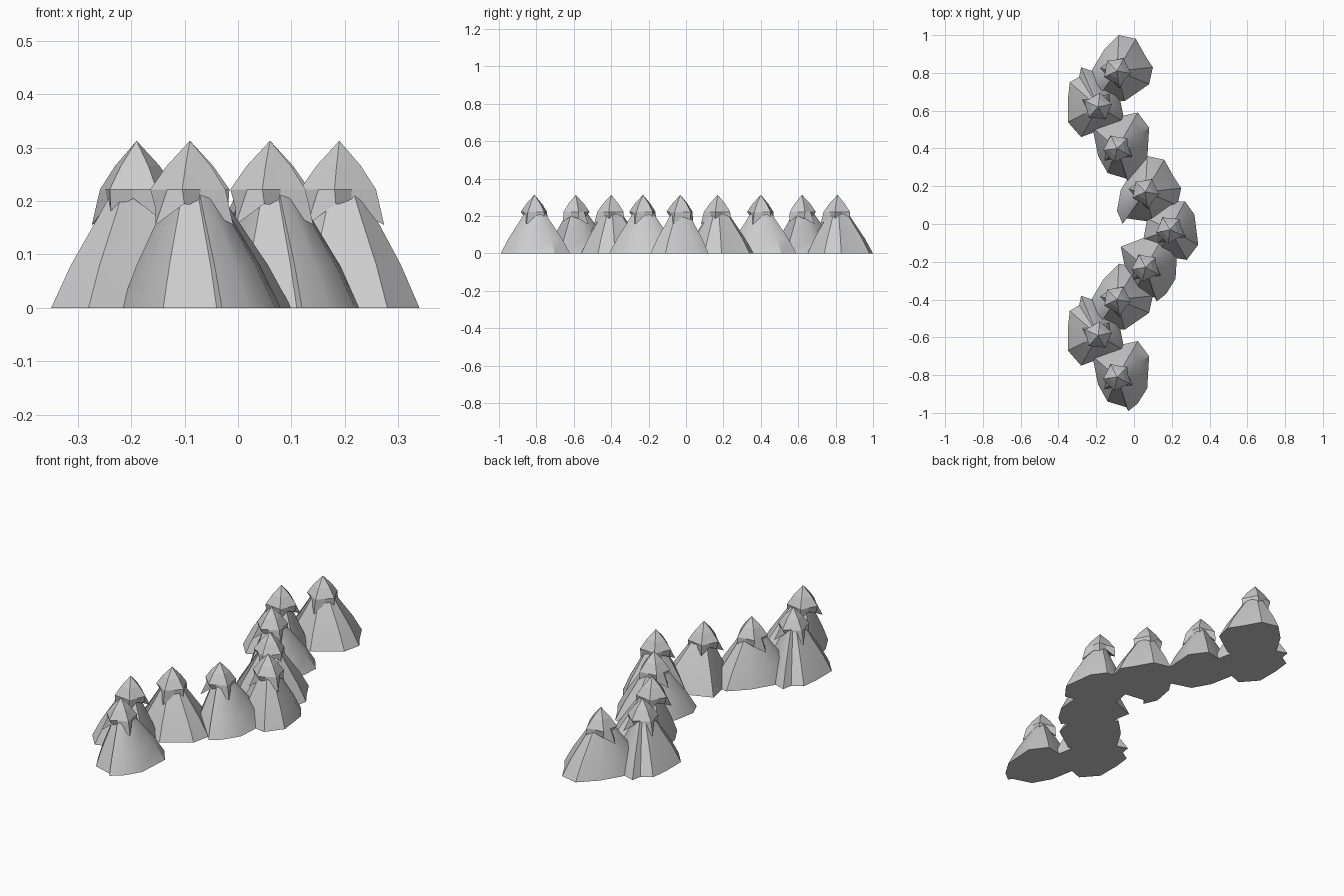
import bpy, bmesh, math

if "Cube" in bpy.data.objects:
    bpy.data.objects.remove(bpy.data.objects["Cube"])

# base outlines of the four mountain orientations (counter-clockwise, relative to the peak)
OUTLINES = {
    "A": [(.19, .02), (.15, .08), (.10, .17), (.01, .19), (-.07, .11), (-.13, .01),
          (-.15, -.10), (-.12, -.17), (-.10, -.14), (.04, -.16), (.17, -.07)],
    "B": [(.06, -.18), (.11, -.14), (.16, -.06), (.17, .11), (.11, .19), (.04, .175),
          (-.13, .11), (-.10, -.04), (-.05, -.13), (.05, -.16)],
    "C": [(-.09, .21), (-.10, .16), (-.15, .13), (-.16, .04), (-.16, -.08), (-.09, -.16),
          (-.01, -.13), (.14, -.08), (.11, .07), (-.03, .19)],
    "D": [(.09, -.16), (.15, -.08), (.13, .08), (.08, .15), (0, .15), (-.12, .06),
          (-.14, -.05), (-.06, -.14), (.03, -.15)],
}
SPIN = {"A": 235, "B": -71, "C": 113, "D": -67}
# peak positions along the winding ridge
PEAKS = [("A", -.09, .81), ("C", -.19, .62), ("B", -.09, .40), ("A", .06, .17),
         ("D", .19, -.03), ("B", .06, -.23), ("A", -.09, -.40), ("C", -.19, -.59),
         ("B", -.09, -.81)]
# flank profile: height, scale of outline
FLANK = [(0, 1), (.08, .77), (.17, .45), (.22, .28)]
# ragged lower rim of the snow cap: angle, radius, height
RIM = [(0, .055, .19), (43, .092, .155), (80, .055, .195), (115, .072, .18), (150, .05, .205),
       (187, .078, .17), (222, .055, .20), (259, .065, .185), (296, .092, .155), (330, .055, .195)]


def polar(a, r, z):
    a = math.radians(a)
    return (r * math.cos(a), r * math.sin(a), z)


def loft(name, rings, apex, loc, spin=0, smooth=False):
    """Join equal-sized rings, close the bottom and fan to an apex."""
    bm = bmesh.new()
    vr = [[bm.verts.new(p) for p in ring] for ring in rings]
    n = len(vr[0])
    bm.faces.new(vr[0][::-1])
    for lo, hi in zip(vr, vr[1:]):
        for i in range(n):
            j = (i + 1) % n
            bm.faces.new((lo[i], lo[j], hi[j], hi[i]))
    top = bm.verts.new((0, 0, apex))
    for i in range(n):
        bm.faces.new((vr[-1][i], vr[-1][(i + 1) % n], top))
    me = bpy.data.meshes.new(name)
    bm.to_mesh(me)
    bm.free()
    ob = bpy.data.objects.new(name, me)
    ob.location = loc
    ob.rotation_euler.z = math.radians(spin)
    bpy.context.collection.objects.link(ob)
    if smooth:
        bpy.ops.object.select_all(action='DESELECT')
        ob.select_set(True)
        bpy.context.view_layer.objects.active = ob
        bpy.ops.object.shade_smooth_by_angle(angle=math.radians(35))
    return ob


for k, (kind, x, y) in enumerate(PEAKS, 1):
    # rocky cone
    rings = [[(px * s, py * s, z) for px, py in OUTLINES[kind]] for z, s in FLANK]
    loft(f"mountain_{k}", rings, .29, (x, y, 0), smooth=True)
    # faceted snow cap: hidden underside, ragged rim, widest ring, shoulder ring
    under = [polar(a, .03, .21) for a, r, z in RIM]
    rim = [polar(*p) for p in RIM]
    wide = [polar(a, .075 if i % 2 else .06, .222) for i, (a, r, z) in enumerate(RIM)]
    shoulder = [polar(a, .044 if i % 2 else .036, .266) for i, (a, r, z) in enumerate(RIM)]
    loft(f"snow_cap_{k}", [under, rim, wide, shoulder], .313, (x, y, 0), SPIN[kind])
